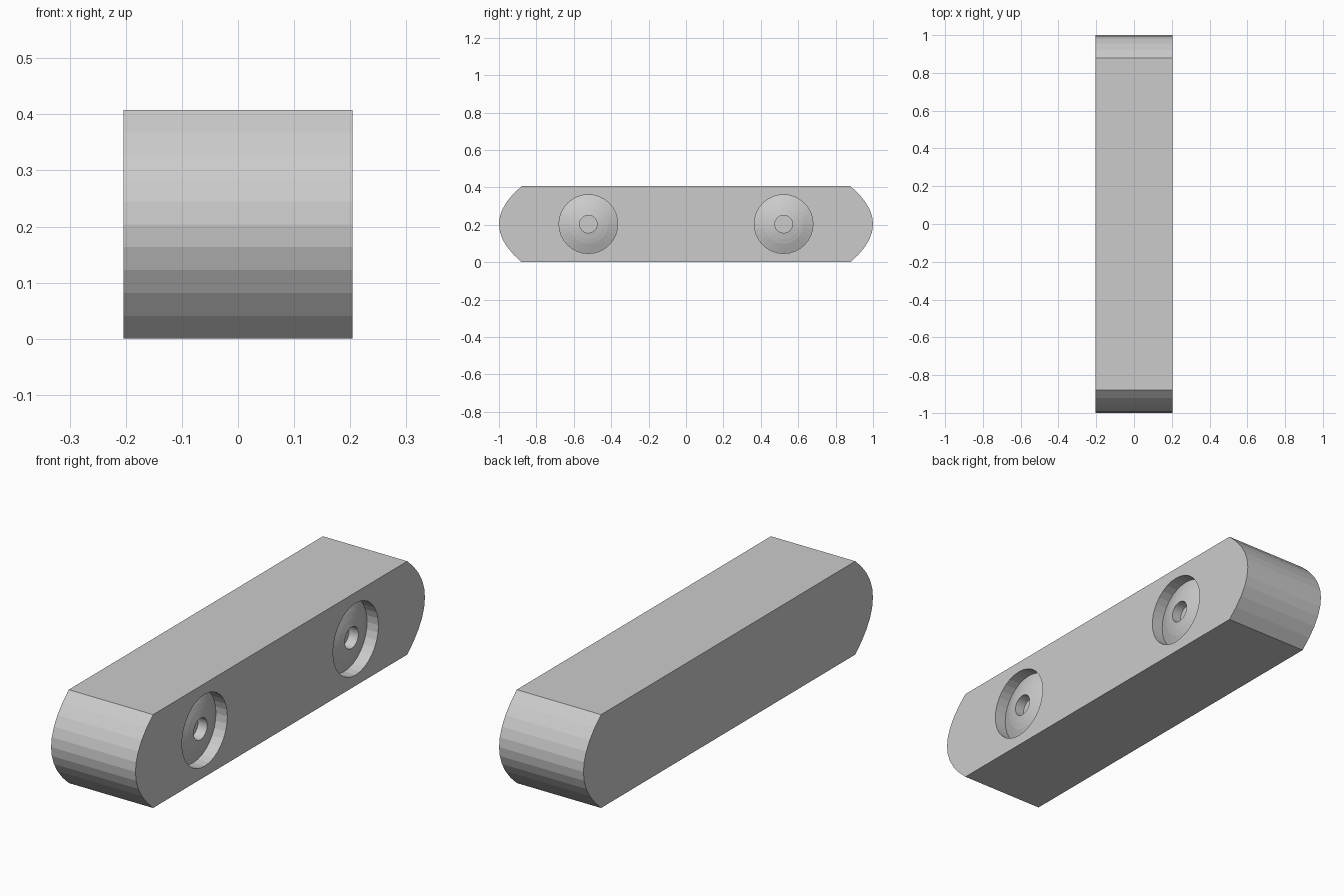
import bpy, bmesh, math
from mathutils import Matrix

if "Cube" in bpy.data.objects:
    bpy.data.objects.remove(bpy.data.objects["Cube"])

HALF_X, H, LEN, BULGE = 0.204, 0.408, 1.0, 0.122
MID = H / 2
STEPS = 10
SIDES = 32


def make_object(name, bm):
    bmesh.ops.recalc_face_normals(bm, faces=bm.faces)
    mesh = bpy.data.meshes.new(name)
    bm.to_mesh(mesh)
    bm.free()
    obj = bpy.data.objects.new(name, mesh)
    bpy.context.collection.objects.link(obj)
    return obj


# Bar: side profile with bowed ends, extruded across x
def end_curve(sign):
    pts = []
    for i in range(STEPS + 1):
        t = 2 * i / STEPS - 1
        pts.append((sign * (LEN - BULGE * t * t), MID + MID * t))
    return pts


outline = end_curve(1) + end_curve(-1)[::-1]
bm = bmesh.new()
face = bm.faces.new([bm.verts.new((-HALF_X, y, z)) for y, z in outline])
ext = bmesh.ops.extrude_face_region(bm, geom=[face])
moved = [v for v in ext["geom"] if isinstance(v, bmesh.types.BMVert)]
bmesh.ops.translate(bm, verts=moved, vec=(2 * HALF_X, 0, 0))
bar = make_object("bar", bm)

# Screw recesses: (radius, x offset from the face) of the pocket and screw head
PROFILE = [(0.157, 0.05), (0.157, -0.055), (0.13, -0.044), (0.105, -0.034),
           (0.08, -0.027), (0.047, -0.02), (0.047, -0.065)]


def recess_cutter(name, y):
    bm = bmesh.new()
    rings = []
    for r, dx in PROFILE:
        rings.append([bm.verts.new((HALF_X + dx,
                                    y + r * math.cos(2 * math.pi * k / SIDES),
                                    MID + r * math.sin(2 * math.pi * k / SIDES)))
                      for k in range(SIDES)])
    for a, b in zip(rings, rings[1:]):
        for k in range(SIDES):
            n = (k + 1) % SIDES
            bm.faces.new((a[k], a[n], b[n], b[k]))
    bm.faces.new(rings[0])
    bm.faces.new(rings[-1])
    return make_object(name, bm)


cutters = [recess_cutter("recess_cutter_front", -0.522),
           recess_cutter("recess_cutter_back", 0.522)]
bpy.context.view_layer.objects.active = bar
bar.select_set(True)
for cutter in cutters:
    mod = bar.modifiers.new("recess", "BOOLEAN")
    mod.operation = "DIFFERENCE"
    mod.solver = "EXACT"
    mod.object = cutter
    bpy.ops.object.modifier_apply(modifier=mod.name)
for cutter in cutters:
    bpy.data.objects.remove(cutter, do_unlink=True)
